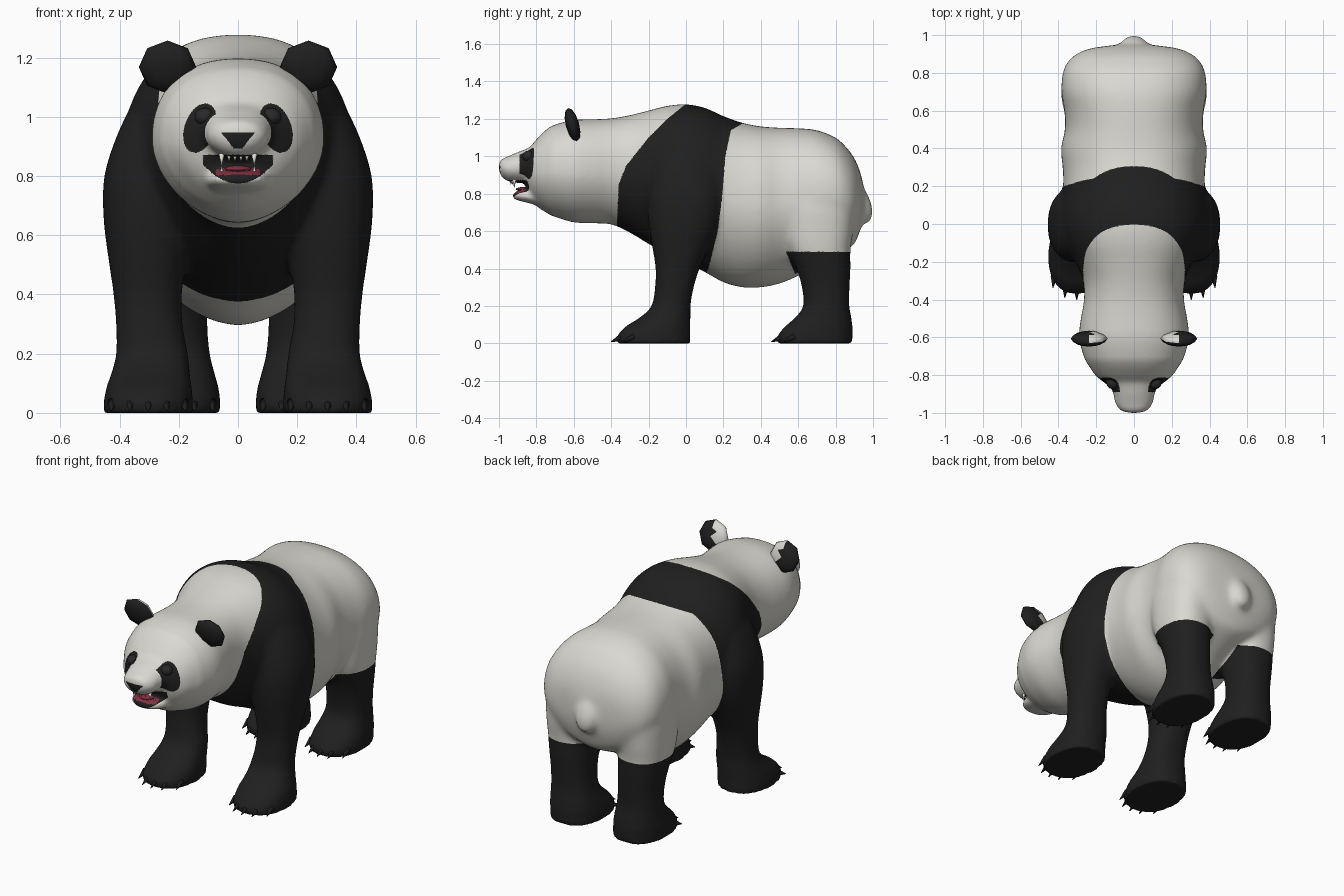
import bpy, bmesh, math
from mathutils import Vector, Matrix

if "Cube" in bpy.data.objects:
    bpy.data.objects.remove(bpy.data.objects["Cube"])


def material(name, rgb):
    m = bpy.data.materials.new(name)
    m.diffuse_color = (*rgb, 1)
    m.use_nodes = True
    m.node_tree.nodes["Principled BSDF"].inputs["Base Color"].default_value = m.diffuse_color
    return m


WHITE = material("cream_fur", (0.70, 0.69, 0.64))
BLACK = material("black_fur", (0.014, 0.014, 0.014))
RED = material("mouth_red", (0.22, 0.03, 0.05))
IVORY = material("tooth_ivory", (0.75, 0.73, 0.65))
EYE = material("eye_dark", (0.022, 0.022, 0.024))


def new_object(name, bm, mats):
    mesh = bpy.data.meshes.new(name)
    bm.to_mesh(mesh)
    bm.free()
    for m in mats:
        mesh.materials.append(m)
    for p in mesh.polygons:
        p.use_smooth = True
    ob = bpy.data.objects.new(name, mesh)
    bpy.context.collection.objects.link(ob)
    return ob


def spline(rows, steps=6):
    """Catmull-Rom interpolation of section rows."""
    out = []
    for i in range(len(rows) - 1):
        p0, p1, p2, p3 = (rows[max(0, min(len(rows) - 1, i + k))] for k in (-1, 0, 1, 2))
        for s in range(steps):
            t = s / steps
            out.append([0.5 * (2 * b + (c - a) * t + (2 * a - 5 * b + 4 * c - d) * t * t
                               + (3 * b - a - 3 * c + d) * t ** 3)
                        for a, b, c, d in zip(p0, p1, p2, p3)])
    return out + [list(rows[-1])]


def loft(bm, rows, axis, n=48, power=2.3, low_power=2.3):
    """Rows are (position, centre a, centre b, radius a, radius b)."""
    rings = []
    for t, a, b, ra, rb in spline(rows):
        ring = []
        for i in range(n):
            c, s = math.cos(2 * math.pi * i / n), math.sin(2 * math.pi * i / n)
            k = 2 / (power if s >= 0 else low_power)
            u = a + ra * math.copysign(abs(c) ** k, c)
            v = b + rb * math.copysign(abs(s) ** k, s)
            ring.append(bm.verts.new((u, v, t) if axis == "z" else (u, t, v)))
        rings.append(ring)
    for r, q in zip(rings, rings[1:]):
        for i in range(n):
            bm.faces.new((r[i], r[(i + 1) % n], q[(i + 1) % n], q[i]))
    bm.faces.new(rings[0][::-1])
    bm.faces.new(rings[-1])


def ball(bm, centre, radii, rot=Matrix(), u=24, v=16):
    bmesh.ops.create_uvsphere(bm, u_segments=u, v_segments=v, radius=1,
                              matrix=Matrix.Translation(centre) @ rot @ Matrix.Diagonal((*radii, 1)))


def spike(bm, base, tip, r):
    base, tip = Vector(base), Vector(tip)
    d = tip - base
    rot = d.to_track_quat("Z", "Y").to_matrix().to_4x4()
    bmesh.ops.create_cone(bm, cap_ends=True, segments=8, radius1=r, radius2=r * 0.1,
                          depth=d.length, matrix=Matrix.Translation((base + tip) / 2) @ rot)


def lerp_table(table, z):
    for (z0, y0), (z1, y1) in zip(table, table[1:]):
        if z <= z1:
            return y0 + (y1 - y0) * max(0, z - z0) / (z1 - z0)
    return table[-1][1]


# Torso and head outline: y, top, bottom, half width
trunk = [(-1.0, .965, .925, .03), (-.985, .985, .89, .072), (-.95, 1.0, .866, .098),
         (-.9, 1.022, .857, .11), (-.865, 1.035, .852, .125), (-.835, 1.05, .78, .165),
         (-.8, 1.09, .735, .205), (-.75, 1.14, .70, .24), (-.7, 1.17, .675, .267),
         (-.6, 1.195, .645, .292), (-.5, 1.198, .64, .282), (-.4, 1.203, .635, .265),
         (-.3, 1.22, .59, .27), (-.2, 1.245, .53, .31), (-.1, 1.27, .475, .36),
         (0, 1.278, .43, .39), (.1, 1.26, .38, .39), (.2, 1.215, .325, .375),
         (.3, 1.18, .298, .378), (.4, 1.16, .298, .387), (.5, 1.153, .318, .366),
         (.6, 1.15, .36, .369), (.7, 1.14, .42, .385), (.8, 1.10, .47, .378),
         (.86, 1.045, .50, .35), (.9, .99, .53, .305), (.93, .92, .6, .23), (.948, .85, .66, .1)]
jaw = [(-.925, .80, .775, .04), (-.9, .815, .765, .08), (-.85, .825, .752, .105), (-.76, .83, .73, .11)]
# Legs: z, centre x, centre y, radius x, radius y
front_leg = [(1.13, .2, .02, .09, .10), (1.05, .235, .01, .115, .14), (.95, .257, 0, .147, .18),
             (.8, .28, 0, .172, .205), (.65, .297, -.01, .157, .19), (.5, .305, -.03, .13, .148),
             (.4, .305, -.045, .116, .118), (.3, .3, -.062, .113, .104), (.2, .29, -.08, .122, .104),
             (.14, .295, -.11, .132, .135), (.09, .3, -.15, .143, .172),
             (.04, .303, -.172, .15, .195), (0, .303, -.172, .15, .195)]
hind_leg = [(.9, .2, .68, .14, .14), (.75, .225, .7, .157, .195), (.6, .235, .705, .147, .188),
            (.5, .235, .712, .14, .168), (.4, .23, .735, .13, .145), (.3, .225, .747, .122, .128),
            (.2, .22, .75, .125, .123), (.14, .215, .735, .135, .15), (.09, .212, .71, .145, .18),
            (.04, .21, .69, .15, .2), (0, .21, .69, .15, .2)]

bm = bmesh.new()
for rows, low in ((trunk, 1.8), (jaw, 2.3)):
    loft(bm, [(y, 0, (t + b) / 2, w, (t - b) / 2) for y, t, b, w in rows], "y", low_power=low)
for side in (1, -1):
    for leg in (front_leg, hind_leg):
        loft(bm, [(z, side * x, y, rx, ry) for z, x, y, rx, ry in leg], "z")
# Short tail
ball(bm, (0, .924, .755), (.08, .062, .125), Matrix.Rotation(math.radians(24), 4, "X"))
bmesh.ops.recalc_face_normals(bm, faces=bm.faces)
body = new_object("body", bm, [])

# Fuse all body parts into one skin
mod = body.modifiers.new("fuse", "REMESH")
mod.mode = "VOXEL"
mod.voxel_size = 0.011
bpy.context.view_layer.objects.active = body
bpy.ops.object.modifier_apply(modifier=mod.name)

FRONT_EDGE = [(.6, -.37), (.85, -.36), (.95, -.32), (1.1, -.2), (1.2, -.1), (1.28, 0)]
BACK_EDGE = [(.35, .09), (.4, .12), (.6, .17), (.8, .195), (1.0, .21), (1.14, .24), (1.18, .31)]


def coat(p, n):
    """Material index: 0 cream, 1 black, 2 red."""
    x, y, z = abs(p.x), p.y, p.z
    # Hind legs, leaving the belly cream
    if y > .4:
        return int(z < .3 and x > .06 and y > .44 and (y > .55 or z < .2)
                   or z < .49 and x > .09 and y > .535 + (.49 - z) * .4)
    # Shoulder band and front legs
    if y > -.42:
        if z < .5 and y < .11:
            return 1
        return int(lerp_table(FRONT_EDGE, z) < y < lerp_table(BACK_EDGE, z))
    # Eye patches
    if -.89 < y < -.74:
        dx, dz = x - .128, z - .962
        a, b = dx * .33 - dz * .944, dx * .944 + dz * .33
        if (a / .086) ** 2 + (b / .052) ** 2 < 1:
            return 1
    # Nose
    if y < -.94 and .893 < z < .947 and x < .014 + (z - .893) * .8:
        return 1
    # Mouth lining and lips
    if y < -.8 and x < .118 and .775 + 4.5 * x * x < z < .872:
        inside = x < .075 and -.95 < y and z < .835 and n.z > .7
        return 2 if inside else 1
    return 0


bm = bmesh.new()
bm.from_mesh(body.data)
torso = [v for v in bm.verts if v.co.y > -.7 and v.co.z > .1]
for group in [list(bm.verts)] * 4 + [torso] * 14:
    bmesh.ops.smooth_vert(bm, verts=group, factor=.5, use_axis_x=True, use_axis_y=True, use_axis_z=True)
bm.normal_update()
# Refine the skin along the colour borders
kind = {v: coat(v.co, v.normal) for v in bm.verts}
border = {f for e in bm.edges if kind[e.verts[0]] != kind[e.verts[1]] for f in e.link_faces}
bmesh.ops.subdivide_edges(bm, edges=list({e for f in border for e in f.edges}), cuts=2, use_grid_fill=True)
bm.normal_update()
for v in bm.verts:
    v.co.z = max(0, v.co.z)
for f in bm.faces:
    f.material_index = coat(f.calc_center_median(), f.normal)
    f.smooth = True
bm.to_mesh(body.data)
bm.free()
for m in (WHITE, BLACK, RED):
    body.data.materials.append(m)
body.data.update()

for side, label in ((1, "left"), (-1, "right")):
    # Ear: thin faceted disc leaning forward, pale on the inner back
    bm = bmesh.new()
    ball(bm, (side * .238, -.607, 1.168), (.097, .093, .036),
         Matrix.Rotation(math.radians(105), 4, "X"), 8, 6)
    bm.normal_update()
    for f in bm.faces:
        c = f.calc_center_median()
        f.material_index = int(f.normal.y > 0 and abs(c.x) < .215 and c.z > 1.13)
    new_object(label + "_ear", bm, [BLACK, WHITE])
    # Eye
    bm = bmesh.new()
    ball(bm, (side * .112, -.84, 1.0), (.034, .034, .03))
    new_object(label + "_eye", bm, [EYE])
    # Claws: five per foot
    for name, leg in (("front", front_leg), ("hind", hind_leg)):
        _, cx, cy, rx, ry = leg[-1]
        bm = bmesh.new()
        for k in (-.8, -.4, 0, .4, .8):
            y = cy - ry * (1 - abs(k) ** 2.3) ** (1 / 2.3)
            x = side * cx + k * rx
            spike(bm, (x, y + .025, .036), (x + k * .008, y - .035, .008), .018)
        new_object(f"{label}_{name}_claws", bm, [BLACK])

# Tongue
bm = bmesh.new()
ball(bm, (0, -.865, .824), (.045, .045, .012))
new_object("tongue", bm, [RED])
# Teeth: canines and small incisors in both jaws
bm = bmesh.new()
for x, size in ((-.055, .032), (-.03, .014), (-.01, .014), (.01, .014), (.03, .014), (.055, .032)):
    spike(bm, (x, -.94 + abs(x) * .4, .876), (x, -.94 + abs(x) * .4, .864 - size), .01)
    spike(bm, (x, -.895 + abs(x) * .4, .805), (x, -.9 + abs(x) * .4, .812 + size * .7), .009)
new_object("teeth", bm, [IVORY])
